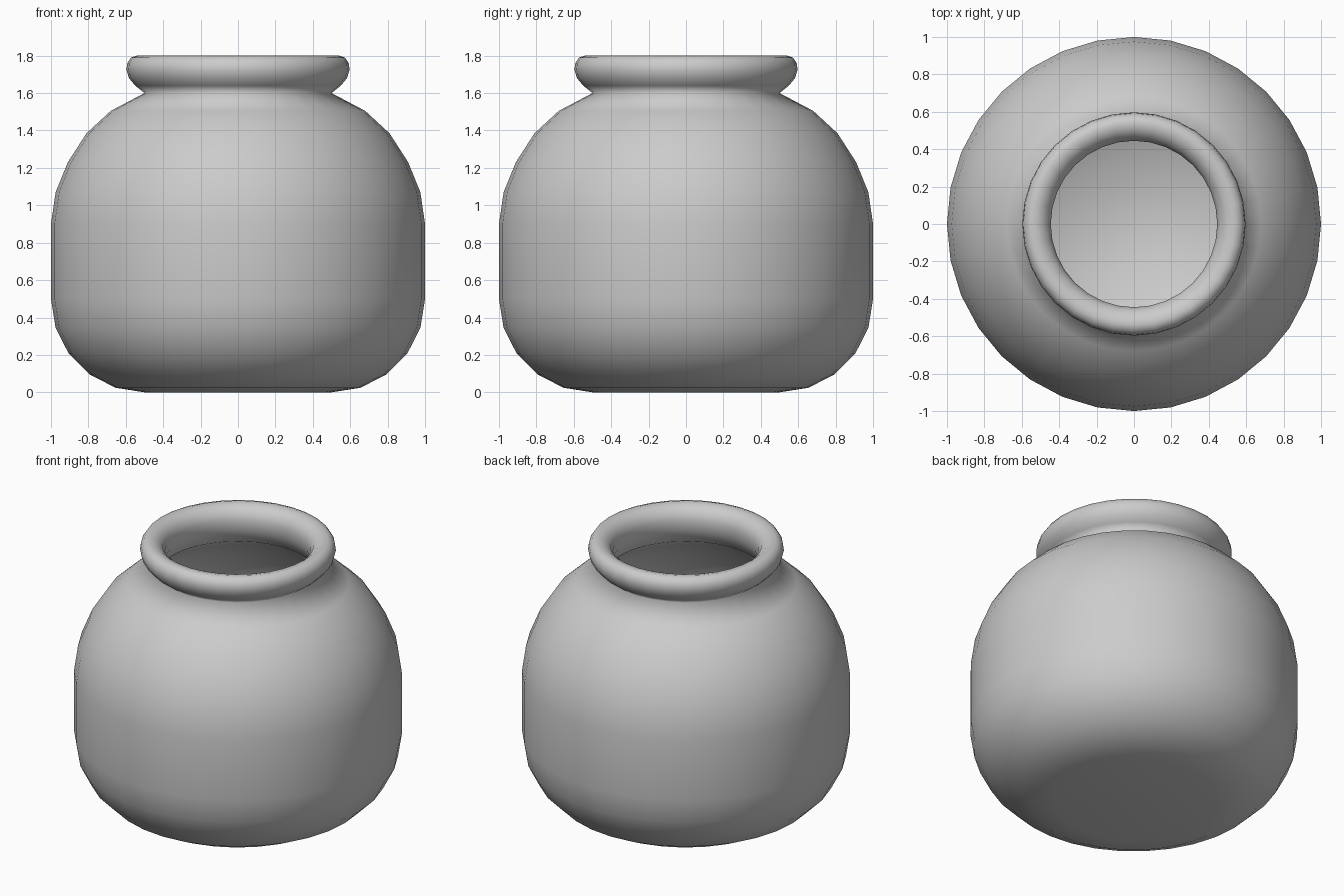
import bpy, bmesh, math

if "Cube" in bpy.data.objects:
    bpy.data.objects.remove(bpy.data.objects["Cube"])

SEGMENTS = 32


def arc(cx, cz, r, start, end, steps):
    """Points on a circular arc, angles in degrees."""
    return [(cx + r * math.cos(math.radians(start + (end - start) * i / steps)),
             cz + r * math.sin(math.radians(start + (end - start) * i / steps)))
            for i in range(steps + 1)]


def lathe(name, profile):
    """Revolve an (r, z) profile; end points on the axis become poles."""
    bm = bmesh.new()
    rings = []
    for r, z in profile:
        n = 1 if r == 0 else SEGMENTS
        rings.append([bm.verts.new((r * math.cos(2 * math.pi * i / SEGMENTS),
                                    r * math.sin(2 * math.pi * i / SEGMENTS), z))
                      for i in range(n)])
    for a, b in zip(rings, rings[1:]):
        for i in range(SEGMENTS):
            j = (i + 1) % SEGMENTS
            quad = [a[i % len(a)], a[j % len(a)], b[j % len(b)], b[i % len(b)]]
            bm.faces.new(list(dict.fromkeys(quad)))
    bmesh.ops.recalc_face_normals(bm, faces=bm.faces)
    for f in bm.faces:
        f.smooth = True
    mesh = bpy.data.meshes.new(name)
    bm.to_mesh(mesh)
    bm.free()
    obj = bpy.data.objects.new(name, mesh)
    bpy.context.collection.objects.link(obj)
    return obj


# Flat base, rounded lower corner, straight side
base = [(0, 0)] + arc(0.5, 0.5, 0.5, -90, 0, 5)
# Shoulder closing in to the neck
shoulder = [(1.0, 0.9), (0.975, 1.07), (0.91, 1.23), (0.81, 1.385),
            (0.68, 1.505), (0.5, 1.6)]
# Rolled lip
lip = [(0.55, 1.64), (0.583, 1.68), (0.597, 1.725), (0.592, 1.76),
       (0.572, 1.79), (0.54, 1.8), (0.5, 1.79), (0.463, 1.76), (0.445, 1.71)]
# Hollow inside with a bowl-shaped floor
inside = [(0.45, 1.64), (0.49, 1.55), (0.65, 1.45), (0.77, 1.34), (0.86, 1.2),
          (0.92, 1.05), (0.94, 0.9), (0.92, 0.7), (0.85, 0.5), (0.73, 0.35),
          (0.56, 0.23), (0.38, 0.15), (0.19, 0.1), (0, 0.08)]

lathe("jar", base + shoulder + lip + inside)
